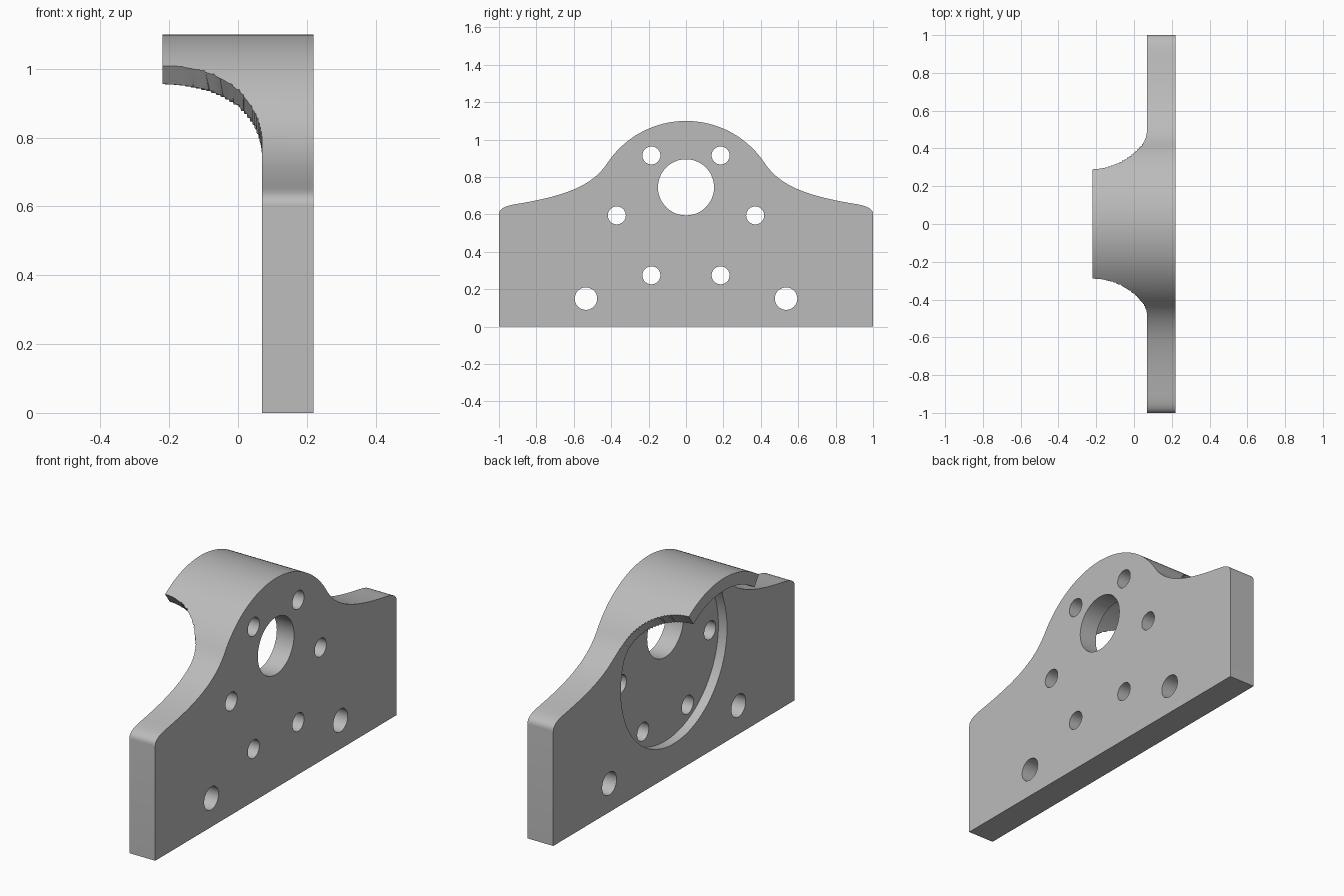
import bpy, bmesh
from math import sin, cos, pi, radians
from mathutils import Vector
from mathutils.geometry import interpolate_bezier

if "Cube" in bpy.data.objects:
    bpy.data.objects.remove(bpy.data.objects["Cube"], do_unlink=True)

BACK, STEP, FACE = -0.22, 0.07, 0.22   # hood end, plate rear, plate front
AXIS, OUTER, BORE = 0.595, 0.505, 0.44  # hood centre height and radii

grey = bpy.data.materials.new("plain_grey")
grey.use_nodes = True
grey.diffuse_color = (0.5, 0.5, 0.5, 1)
grey.node_tree.nodes["Principled BSDF"].inputs["Base Color"].default_value = (0.5, 0.5, 0.5, 1)


def loft(name, sections):
    """Skin a list of closed (x, y, z) sections and cap both ends."""
    bm = bmesh.new()
    rings = [[bm.verts.new(p) for p in s] for s in sections]
    n = len(rings[0])
    for a, b in zip(rings, rings[1:]):
        for i in range(n):
            j = (i + 1) % n
            bm.faces.new((a[i], a[j], b[j], b[i]))
    bm.faces.new(rings[0][::-1])
    bm.faces.new(rings[-1])
    bmesh.ops.recalc_face_normals(bm, faces=bm.faces)
    mesh = bpy.data.meshes.new(name)
    bm.to_mesh(mesh)
    bm.free()
    mesh.materials.append(grey)
    ob = bpy.data.objects.new(name, mesh)
    bpy.context.collection.objects.link(ob)
    return ob


def prism(name, outline, x0, x1):
    return loft(name, [[(x, y, z) for y, z in outline] for x in (x0, x1)])


def circle(y, z, r, n=48):
    return [(y + r * cos(2 * pi * i / n), z + r * sin(2 * pi * i / n)) for i in range(n)]


def bezier(points, n):
    pts = interpolate_bezier(*[Vector((y, z, 0)) for y, z in points], n)
    return [(p.x, p.y) for p in pts]


# Half outline: crown arc, flowing shoulder, rounded corner, straight side
start = radians(33.7)
half = [(OUTER * sin(t), AXIS + OUTER * cos(t))
        for t in [radians(56.3) * i / 24 for i in range(25)]]
half += bezier([(OUTER * cos(start), AXIS + OUTER * sin(start)),
                (0.50, 0.755), (0.64, 0.70), (0.90, 0.657)], 24)[1:]
half += bezier([(0.90, 0.657), (0.96, 0.647), (1, 0.635), (1, 0.60)], 12)[1:]
half.append((1, 0))
outline = half + [(-y, z) for y, z in reversed(half[1:])]
body = prism("bracket", outline, BACK, FACE)

# Cutter that leaves only the hood behind the plate, with flared radial edges
sections = []
top, low = radians(55), radians(19.5)
stations = [(BACK - 0.1, top)]
for i in range(29):
    a = pi / 2 * i / 28
    stations.append((BACK + (STEP - BACK) * sin(a), top - (top - low) * (1 - cos(a))))
for x, t in stations:
    y, z = 2 * cos(t), AXIS + 2 * sin(t)
    sections.append([(x, 0, AXIS), (x, y, z), (x, 2, -1), (x, -2, -1), (x, -y, z)])
cutters = [loft("hood_cutter", sections)]

# Round pocket, main bore, bolt circle and lower mounting holes
cutters.append(prism("pocket_cutter", circle(0, AXIS, BORE, 128), BACK - 0.1, STEP + 0.05))
holes = [(0, 0.745, 0.15)]
holes += [(0.37 * cos(k * pi / 3), AXIS + 0.37 * sin(k * pi / 3), 0.048) for k in range(6)]
holes += [(s * 0.535, 0.15, 0.06) for s in (-1, 1)]
for y, z, r in holes:
    cutters.append(prism("hole_cutter", circle(y, z, r), 0, FACE + 0.1))

bpy.context.view_layer.objects.active = body
for cutter in cutters:
    cutter.hide_render = True
    mod = body.modifiers.new("cut", "BOOLEAN")
    mod.operation = "DIFFERENCE"
    mod.solver = "EXACT"
    mod.object = cutter
    bpy.ops.object.modifier_apply(modifier=mod.name)
for cutter in cutters:
    bpy.data.objects.remove(cutter, do_unlink=True)

bpy.ops.object.select_all(action="DESELECT")
body.select_set(True)
bpy.ops.object.shade_smooth_by_angle(angle=radians(30))
